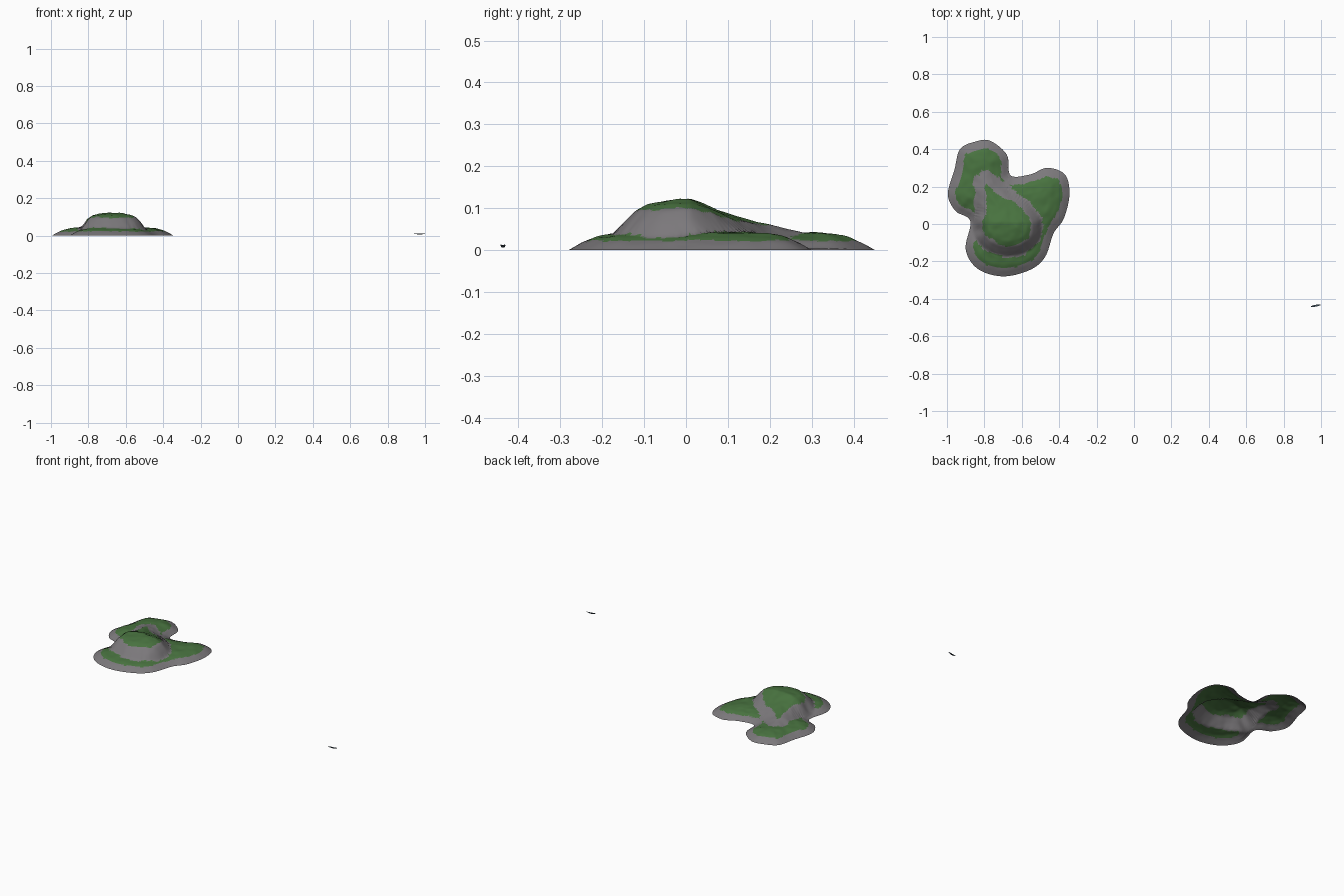
import bpy
import bmesh
import math
from mathutils import Vector, kdtree, noise

if "Cube" in bpy.data.objects:
    bpy.data.objects.remove(bpy.data.objects["Cube"], do_unlink=True)


def material(name, colour):
    m = bpy.data.materials.new(name)
    m.use_nodes = True
    m.diffuse_color = (*colour, 1)
    bsdf = m.node_tree.nodes["Principled BSDF"]
    bsdf.inputs["Base Color"].default_value = (*colour, 1)
    bsdf.inputs["Roughness"].default_value = 0.9
    return m


def closed_spline(points, steps):
    """Smooth closed curve through the points."""
    pts = [Vector((x, y, 0)) for x, y in points]
    n, out = len(pts), []
    for i in range(n):
        a, b, c, d = (pts[(i + k) % n] for k in (-1, 0, 1, 2))
        for s in range(steps):
            t = s / steps
            out.append(0.5 * (2 * b + (c - a) * t + (2 * a - 5 * b + 4 * c - d) * t ** 2
                              + (3 * b - a - 3 * c + d) * t ** 3))
    return out


def tree_of(points):
    tree = kdtree.KDTree(len(points))
    for i, p in enumerate(points):
        tree.insert(p, i)
    tree.balance()
    return tree


def inside(p, loop):
    hit = False
    for a, b in zip(loop, loop[1:] + loop[:1]):
        if (a.y > p.y) != (b.y > p.y):
            if p.x < a.x + (p.y - a.y) * (b.x - a.x) / (b.y - a.y):
                hit = not hit
    return hit


def profile(v, table):
    """Piecewise linear height lookup."""
    if v <= table[0][0]:
        return table[0][1]
    for (a, h), (b, k) in zip(table, table[1:]):
        if v <= b:
            return h + (k - h) * (v - a) / (b - a)
    return table[-1][1]


def add_object(name, bm, mats):
    mesh = bpy.data.meshes.new(name)
    bmesh.ops.recalc_face_normals(bm, faces=bm.faces)
    bm.to_mesh(mesh)
    bm.free()
    for m in mats:
        mesh.materials.append(m)
    obj = bpy.data.objects.new(name, mesh)
    bpy.context.collection.objects.link(obj)
    return obj


grass = material("grass", (0.065, 0.17, 0.05))
rock = material("rock", (0.2, 0.19, 0.2))
hull_paint = material("hull_paint", (0.05, 0.08, 0.11))

# Island plan: three-lobed shoreline and the foot of the hill
shore = closed_spline([
    (-0.77, 0.445), (-0.68, 0.37), (-0.66, 0.26), (-0.555, 0.265), (-0.465, 0.3),
    (-0.37, 0.265), (-0.345, 0.16), (-0.375, 0.03), (-0.43, -0.05), (-0.475, -0.175),
    (-0.555, -0.245), (-0.7, -0.28), (-0.835, -0.24), (-0.9, -0.135), (-0.875, 0.015),
    (-0.955, 0.07), (-0.995, 0.16), (-0.96, 0.29), (-0.93, 0.4), (-0.85, 0.44)], 9)
foot = closed_spline([
    (-0.79, 0.28), (-0.7, 0.21), (-0.58, 0.13), (-0.5, 0.03), (-0.505, -0.08),
    (-0.58, -0.15), (-0.69, -0.17), (-0.8, -0.13), (-0.86, -0.03), (-0.84, 0.1),
    (-0.85, 0.22)], 9)
shore_tree, foot_tree = tree_of(shore), tree_of(foot)

SKIRT = [(0, 0), (0.03, 0.017), (0.06, 0.03), (0.1, 0.04), (0.2, 0.045)]
HILL = [(0, 0), (0.025, 0.03), (0.05, 0.056), (0.08, 0.069), (0.14, 0.078)]
FADE = [(-0.15, 0.88), (0.01, 1), (0.1, 0.58), (0.2, 0.28), (0.3, 0.1)]
GULLY = Vector((-0.83, -0.03, 0))


def distances(p):
    """Distance in from the shore, and signed distance in from the hill foot."""
    q = Vector((p.x, p.y, 0))
    d = foot_tree.find(q)[2]
    return shore_tree.find(q)[2], d if inside(q, foot) else -d


def height(p):
    s, h = distances(p)
    z = profile(s, SKIRT) + profile(h, HILL) * profile(p.y, FADE)
    z -= 0.02 * math.exp(-((p - GULLY).length / 0.025) ** 2)
    return max(0, z + 0.003 * min(1, s / 0.05) * noise.noise(p * 25))


def is_rock(p):
    s, h = distances(p)
    wobble = 0.018 * noise.noise(p * 14) + 0.008 * noise.noise(p * 45)
    return s < 0.042 + wobble * 0.6 or -0.008 < h + wobble < 0.055


# Island: open shell of rings shrinking from the shoreline to the summit
RINGS = 44
centre = Vector((-0.68, 0.05, 0))
bm = bmesh.new()
rings = []
for r in range(RINGS):
    flat = [p.lerp(centre, r / RINGS) for p in shore]
    rings.append([bm.verts.new((p.x, p.y, height(p))) for p in flat])
summit = bm.verts.new((centre.x, centre.y, height(centre)))
n = len(shore)
for outer, inner in zip(rings, rings[1:]):
    for i in range(n):
        j = (i + 1) % n
        bm.faces.new((outer[i], outer[j], inner[j], inner[i]))
for i in range(n):
    bm.faces.new((rings[-1][i], rings[-1][(i + 1) % n], summit))
for f in bm.faces:
    f.smooth = True
    c = f.calc_center_median()
    f.material_index = int(is_rock(Vector((c.x, c.y, 0))))
bmesh.ops.recalc_face_normals(bm, faces=bm.faces)
if summit.normal.z < 0:
    bmesh.ops.reverse_faces(bm, faces=bm.faces)
add_object("island", bm, [grass, rock])

# Small distant boat: tapering hull with raised ends
bm = bmesh.new()
stations = []
for k in range(9):
    t = k / 4 - 1
    half = 0.0045 * (1 - t * t) + 0.0004
    deck, keel = 0.010 + 0.003 * t * t, 0.006 + 0.005 * t * t
    stations.append([bm.verts.new((0.029 * t, y, z)) for y, z in
                     ((-half, deck), (-half * 0.5, keel), (half * 0.5, keel), (half, deck))])
for a, b in zip(stations, stations[1:]):
    for i in range(4):
        j = (i + 1) % 4
        bm.faces.new((a[i], a[j], b[j], b[i]))
bm.faces.new(stations[0])
bm.faces.new(stations[-1])
boat = add_object("boat_hull", bm, [hull_paint])
boat.location = (0.971, -0.437, 0)
boat.rotation_euler.z = math.radians(9)
